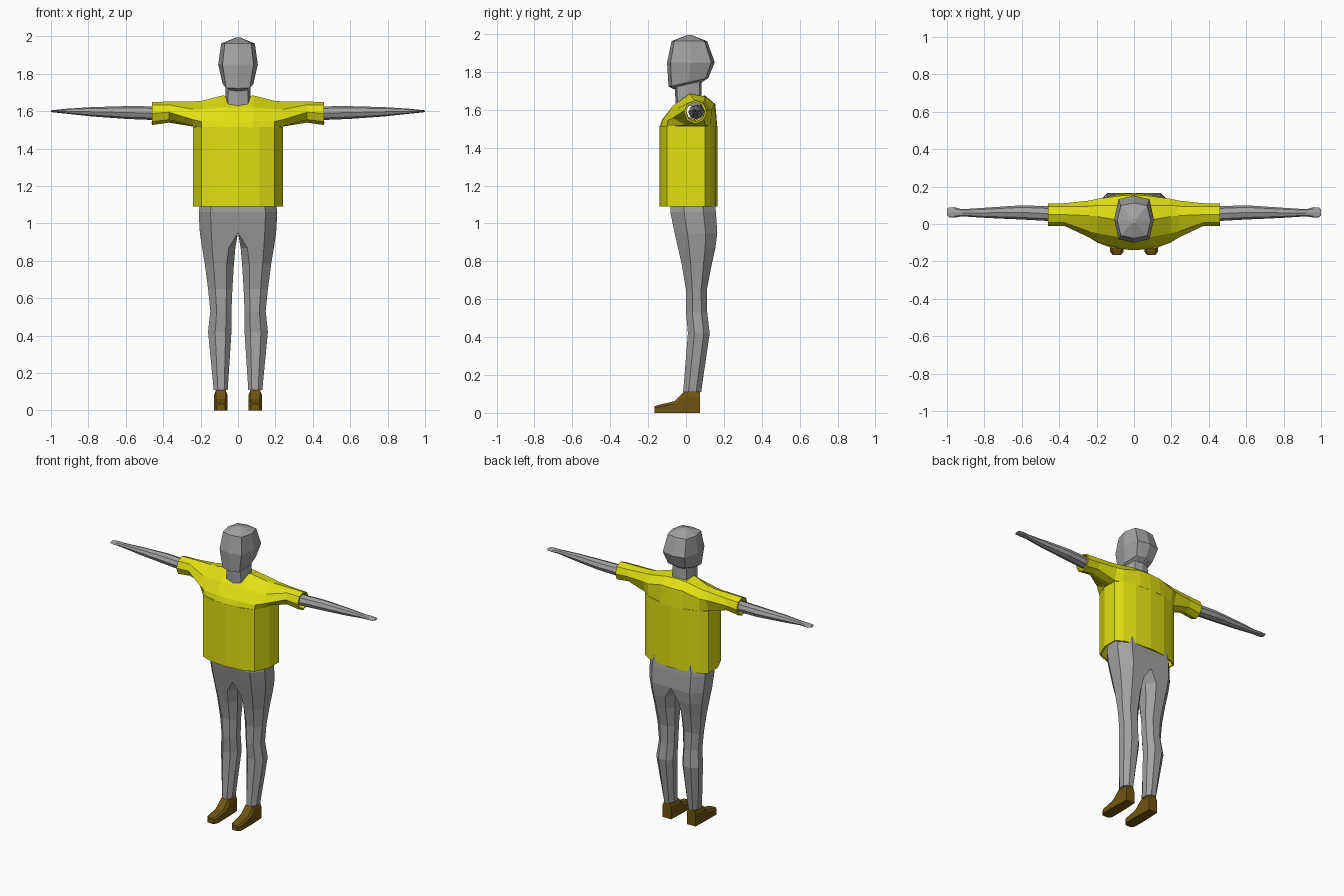
import bpy
import bmesh
import math

default_cube = bpy.data.objects.get("Cube")
if default_cube:
    bpy.data.objects.remove(default_cube, do_unlink=True)


def make_material(name, colour):
    material = bpy.data.materials.new(name)
    material.use_nodes = True
    rgba = (*colour, 1)
    material.diffuse_color = rgba
    for node in material.node_tree.nodes:
        if node.type == "BSDF_PRINCIPLED":
            node.inputs["Base Color"].default_value = rgba
    return material


grey = make_material("body grey", (0.36, 0.36, 0.36))
yellow = make_material("shirt yellow", (0.75, 0.75, 0.006))
brown = make_material("shoe brown", (0.16, 0.09, 0.005))


def loft(name, rings, material, closed=True, start_cap=False, end_cap=False):
    """Skin a row of rings that all have the same number of points."""
    bm = bmesh.new()
    rows = [[bm.verts.new(point) for point in ring] for ring in rings]
    count = len(rows[0])
    for lower, upper in zip(rows, rows[1:]):
        for i in range(count if closed else count - 1):
            j = (i + 1) % count
            bm.faces.new((lower[i], lower[j], upper[j], upper[i]))
    if start_cap:
        bm.faces.new(rows[0])
    if end_cap:
        bm.faces.new(rows[-1])
    bmesh.ops.recalc_face_normals(bm, faces=bm.faces)
    mesh = bpy.data.meshes.new(name)
    bm.to_mesh(mesh)
    bm.free()
    mesh.materials.append(material)
    part = bpy.data.objects.new(name, mesh)
    bpy.context.collection.objects.link(part)
    return part


def mirror(part):
    modifier = part.modifiers.new("mirror", "MIRROR")
    modifier.use_clip = True
    modifier.merge_threshold = 0.0005


def thicken(part, thickness):
    modifier = part.modifiers.new("cloth thickness", "SOLIDIFY")
    modifier.thickness = thickness
    modifier.offset = -1


def side_ring(x, y, z, ry, rz, count=8):
    """Ellipse standing across the x axis, starting low at the front."""
    angles = [math.tau * (i + 0.5 + count / 8) / count - math.pi / count for i in range(count)]
    return [(x, y - ry * math.sin(a), z - rz * math.cos(a)) for a in angles]


# Shirt body: vertical tube, open at the hem
half_outline = [(0, -0.14), (0.115, -0.13), (0.195, -0.1), (0.24, 0),
                (0.24, 0.1), (0.195, 0.13), (0.115, 0.155), (0, 0.165)]
shirt_body = loft("shirt_body",
                  [[(x, y, z) for x, y in half_outline] for z in (1.09, 1.515)],
                  yellow, closed=False)
mirror(shirt_body)
thicken(shirt_body, 0.01)

# Shirt shoulders and sleeves: (y, z) sections running outward along x
shoulder_sections = {
    0: [(-0.14, 1.51), (-0.125, 1.55), (-0.07, 1.62), (0, 1.66),
        (0.1, 1.675), (0.155, 1.63), (0.165, 1.51), (0.02, 1.51)],
    0.08: [(-0.134, 1.51), (-0.12, 1.55), (-0.07, 1.62), (0.02, 1.685),
           (0.1, 1.67), (0.15, 1.63), (0.16, 1.51), (0.02, 1.51)],
    0.195: [(-0.1, 1.512), (-0.095, 1.545), (-0.05, 1.61), (0.04, 1.655),
            (0.1, 1.65), (0.135, 1.6), (0.13, 1.512), (0.03, 1.512)],
    0.24: [(0, 1.52), (-0.072, 1.555), (-0.04, 1.61), (0.045, 1.652),
           (0.095, 1.645), (0.125, 1.6), (0.1, 1.52), (0.05, 1.518)],
}
shoulder_rings = [[(x, y, z) for y, z in section]
                  for x, section in shoulder_sections.items()]
shoulder_rings.append(side_ring(0.37, 0.05, 1.595, 0.061, 0.056))
shoulder_rings.append(side_ring(0.46, 0.05, 1.588, 0.06, 0.062))
shirt_shoulders = loft("shirt_shoulders", shoulder_rings, yellow)
mirror(shirt_shoulders)
thicken(shirt_shoulders, 0.01)

# Arms with flattened hands: x, centre y, centre z, radii
arm_sections = [(0.38, 0.052, 1.588, 0.04, 0.038), (0.6, 0.062, 1.593, 0.038, 0.034),
                (0.78, 0.06, 1.597, 0.028, 0.025), (0.92, 0.06, 1.6, 0.019, 0.013),
                (0.96, 0.062, 1.6, 0.028, 0.009), (0.99, 0.062, 1.6, 0.026, 0.006),
                (1.0, 0.063, 1.6, 0.015, 0.004)]
arms = loft("arms", [side_ring(*section) for section in arm_sections], grey,
            start_cap=True, end_cap=True)
mirror(arms)


def leg_ring(z, x0, x1, y0, y1, inner):
    """Eight-sided section; inner = -1 squares it off against the other leg."""
    shape = [(inner, -1), (0.4, -1), (1, -0.4), (1, 0.45),
             (0.4, 1), (inner, 1), (-1, 0.4), (-1, -0.4)]
    cx, rx, cy, ry = (x0 + x1) / 2, (x1 - x0) / 2, (y0 + y1) / 2, (y1 - y0) / 2
    return [(cx + u * rx, cy + v * ry, z) for u, v in shape]


# Hips and legs
leg_sections = [(0.11, 0.055, 0.13, -0.015, 0.08, -0.5),
                (0.42, 0.035, 0.16, 0.01, 0.125, -0.5),
                (0.53, 0.035, 0.148, 0, 0.112, -0.5),
                (0.65, 0.03, 0.16, 0, 0.11, -0.5),
                (0.78, 0.022, 0.177, -0.022, 0.135, -0.5),
                (0.87, 0.014, 0.192, -0.042, 0.155, -0.6),
                (0.95, 0, 0.204, -0.06, 0.165, -1),
                (1.06, 0, 0.21, -0.083, 0.158, -1),
                (1.2, 0, 0.19, -0.08, 0.14, -1)]
legs = loft("legs", [leg_ring(*section) for section in leg_sections], grey,
            start_cap=True, end_cap=True)
mirror(legs)

# Shoes: y, half width, top height
shoe_sections = [(0.075, 0.032, 0.11), (-0.012, 0.036, 0.11), (-0.06, 0.037, 0.062),
                 (-0.145, 0.037, 0.042), (-0.167, 0.022, 0.035)]
shoe_rings = []
for y, w, top in shoe_sections:
    outline = [(-w, 0), (w, 0), (w, top * 0.75), (w * 0.7, top), (-w * 0.7, top), (-w, top * 0.75)]
    shoe_rings.append([(0.092 + u, y, z) for u, z in outline])
shoes = loft("shoes", shoe_rings, brown, start_cap=True, end_cap=True)
mirror(shoes)


def head_ring(z, w, y0, y1, tilt=0):
    """Eight-sided horizontal section, tilted up towards the back."""
    cy, ry = (y0 + y1) / 2, (y1 - y0) / 2
    shape = [(0, -1), (0.78, -0.85), (1, 0), (0.78, 0.85),
             (0, 1), (-0.78, 0.85), (-1, 0), (-0.78, -0.85)]
    return [(u * w, cy + v * ry, z + tilt * v * ry) for u, v in shape]


# Neck and head
loft("neck", [head_ring(1.62, 0.07, -0.055, 0.085), head_ring(1.76, 0.065, -0.06, 0.08)],
     grey, start_cap=True, end_cap=True)
loft("head", [head_ring(1.725, 0.045, -0.06, 0.08, 0.25),
              head_ring(1.745, 0.082, -0.092, 0.118, 0.22),
              head_ring(1.85, 0.106, -0.1, 0.152),
              head_ring(1.962, 0.09, -0.076, 0.112),
              head_ring(1.994, 0.012, 0.005, 0.03)],
     grey, start_cap=True, end_cap=True)
